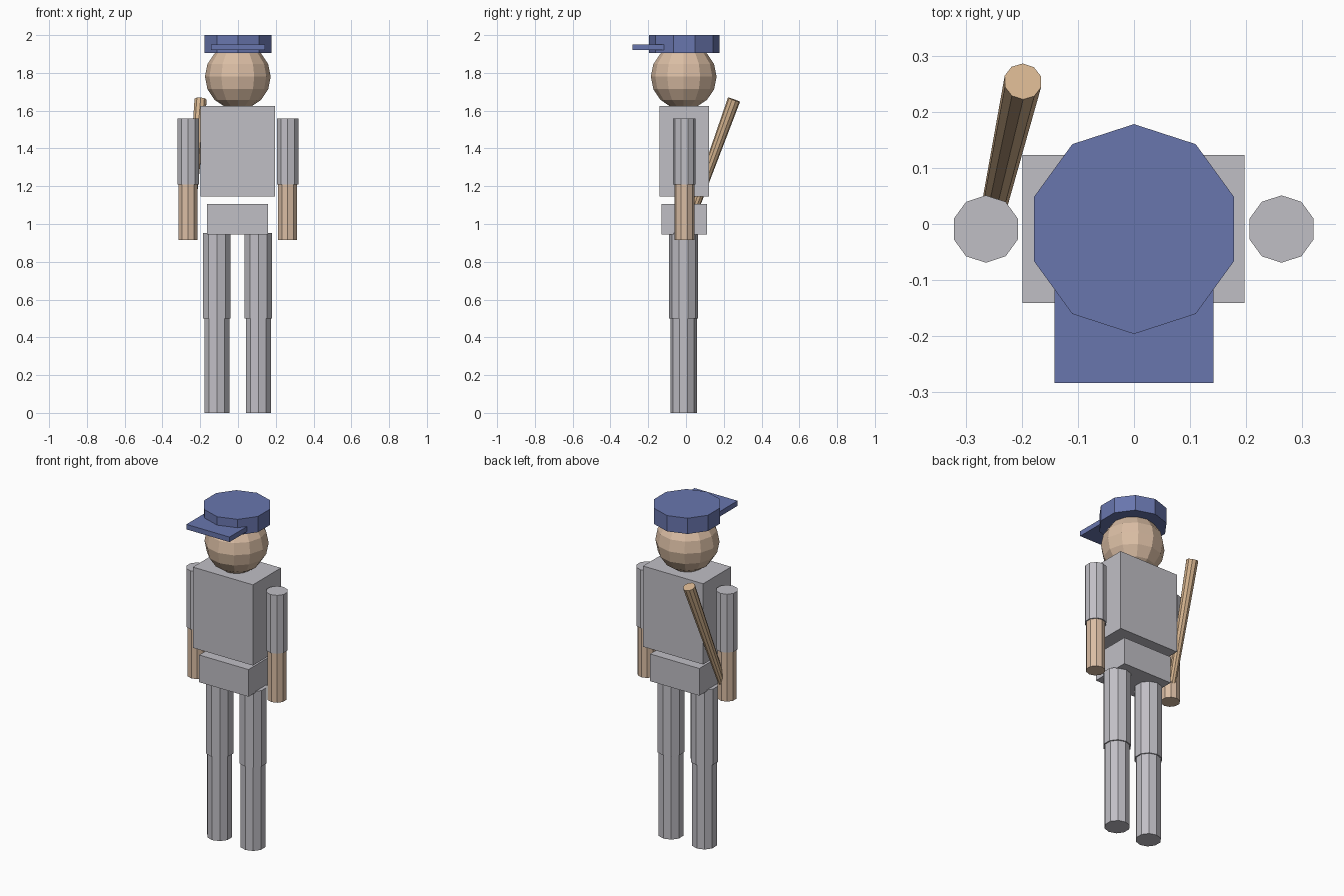
import bpy, bmesh
from mathutils import Vector, Matrix

if "Cube" in bpy.data.objects:
    bpy.data.objects.remove(bpy.data.objects["Cube"])

CY = -0.009  # depth of the body centre line


def colour(name, rgb):
    m = bpy.data.materials.new(name)
    m.diffuse_color = (*rgb, 1)
    m.use_nodes = True
    m.node_tree.nodes["Principled BSDF"].inputs["Base Color"].default_value = m.diffuse_color
    return m


GREY = colour("uniform grey", (0.53, 0.52, 0.56))
BLUE = colour("cap blue", (0.14, 0.18, 0.42))
SKIN = colour("skin", (0.70, 0.51, 0.37))
WOOD = colour("wood", (0.66, 0.45, 0.27))


def finish(bm, name, mat):
    me = bpy.data.meshes.new(name)
    bm.to_mesh(me)
    bm.free()
    me.materials.append(mat)
    ob = bpy.data.objects.new(name, me)
    bpy.context.collection.objects.link(ob)
    return ob


def box(name, lo, hi, mat):
    lo, hi = Vector(lo), Vector(hi)
    bm = bmesh.new()
    bmesh.ops.create_cube(bm, size=1, matrix=Matrix.Translation((lo + hi) / 2)
                          @ Matrix.Diagonal((*(hi - lo), 1)))
    return finish(bm, name, mat)


def rod(name, a, b, r1, r2, mat):
    """Ten-sided cylinder or cone from a up to b."""
    a, b = Vector(a), Vector(b)
    d = b - a
    turn = Vector((0, 0, 1)).rotation_difference(d).to_matrix().to_4x4()
    bm = bmesh.new()
    bmesh.ops.create_cone(bm, cap_ends=True, segments=10, radius1=r1, radius2=r2,
                          depth=d.length,
                          matrix=Matrix.Translation((a + b) / 2) @ turn)
    return finish(bm, name, mat)


# Body blocks
box("torso", (-0.199, -0.141, 1.145), (0.197, 0.123, 1.626), GREY)
box("pelvis", (-0.165, -0.13, 0.945), (0.16, 0.11, 1.107), GREY)

# Head
bm = bmesh.new()
bmesh.ops.create_uvsphere(bm, u_segments=12, v_segments=8, radius=0.174,
                          matrix=Matrix.Translation((-0.001, CY - 0.003, 1.78)))
finish(bm, "head", SKIN)

# Cap with brim
rod("cap_crown", (0, CY, 1.906), (0, CY, 2.0), 0.187, 0.187, BLUE)
box("cap_brim", (-0.142, -0.283, 1.92), (0.142, -0.06, 1.95), BLUE)

# Arms and legs
for side, ax, lx in (("left", -0.264, -0.112), ("right", 0.263, 0.108)):
    for part, x, y, z0, z1, r, mat in (
            ("upper_arm", ax, CY, 1.21, 1.558, 0.060, GREY),
            ("forearm", ax, CY, 0.915, 1.21, 0.053, SKIN),
            ("thigh", lx, CY - 0.004, 0.50, 0.952, 0.077, GREY),
            ("shin", lx, CY - 0.004, 0.0, 0.50, 0.070, GREY)):
        rod(f"{side}_{part}", (x, y, z0), (x, y, z1), r, r, mat)

# Tapered bat leaning back out of the hand
rod("bat", (-0.253, 0.015, 1.0), (-0.198, 0.254, 1.658), 0.022, 0.034, WOOD)
